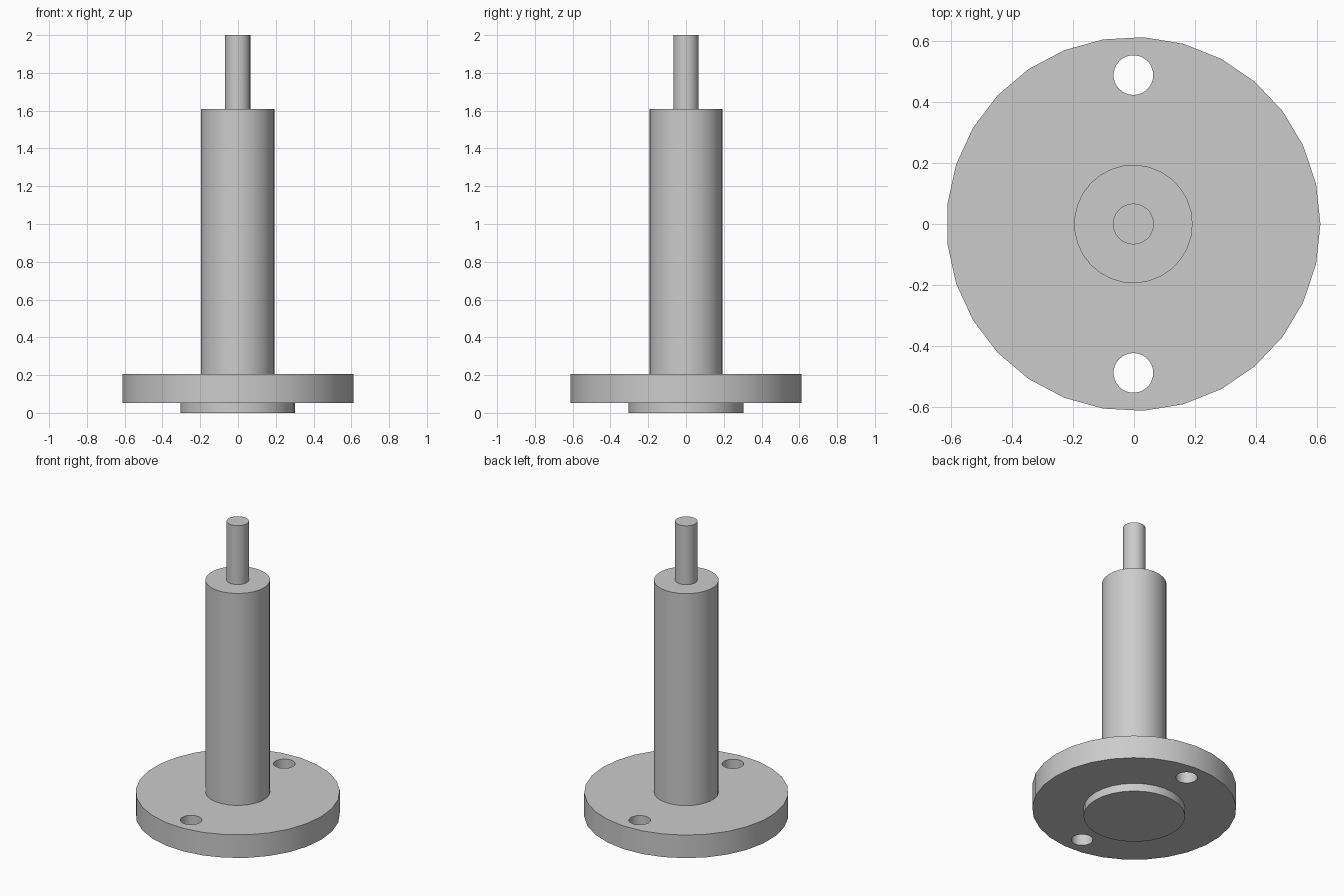
import bpy
import math

cube = bpy.data.objects.get("Cube")
if cube:
    bpy.data.objects.remove(cube, do_unlink=True)

SIDES = 29
CENTRE_X = -0.002

metal = bpy.data.materials.new("plain_grey")
metal.use_nodes = True
GREY = (0.6, 0.6, 0.6, 1)
metal.diffuse_color = GREY
metal.node_tree.nodes["Principled BSDF"].inputs["Base Color"].default_value = GREY


def cylinder(name, radius, bottom, top, y=0):
    """Upright cylinder with its first corner on +x."""
    bpy.ops.mesh.primitive_cylinder_add(
        vertices=SIDES, radius=radius, depth=top - bottom,
        location=(CENTRE_X, y, (bottom + top) / 2),
        rotation=(0, 0, -math.pi / 2))
    obj = bpy.context.object
    obj.name = obj.data.name = name
    obj.data.materials.append(metal)
    return obj


def smooth(obj):
    bpy.ops.object.select_all(action="DESELECT")
    obj.select_set(True)
    bpy.context.view_layer.objects.active = obj
    bpy.ops.object.shade_smooth_by_angle(angle=math.radians(30))


# Flange with two bolt holes
flange = cylinder("flange", 0.613, 0.053, 0.206)
for side in (-1, 1):
    cutter = cylinder("hole_cutter", 0.065, 0, 0.3, y=side * 0.488)
    cutter.hide_render = True
    cut = flange.modifiers.new("bolt_hole", "BOOLEAN")
    cut.operation = "DIFFERENCE"
    cut.solver = "EXACT"
    cut.object = cutter
    bpy.context.view_layer.objects.active = flange
    bpy.ops.object.modifier_apply(modifier=cut.name)
    bpy.data.objects.remove(cutter, do_unlink=True)
smooth(flange)

# Locating boss below, shaft and pin above, each sunk slightly into its neighbour
smooth(cylinder("locating_boss", 0.305, 0, 0.08))
smooth(cylinder("shaft", 0.194, 0.18, 1.61))
smooth(cylinder("pin", 0.067, 1.58, 2))
